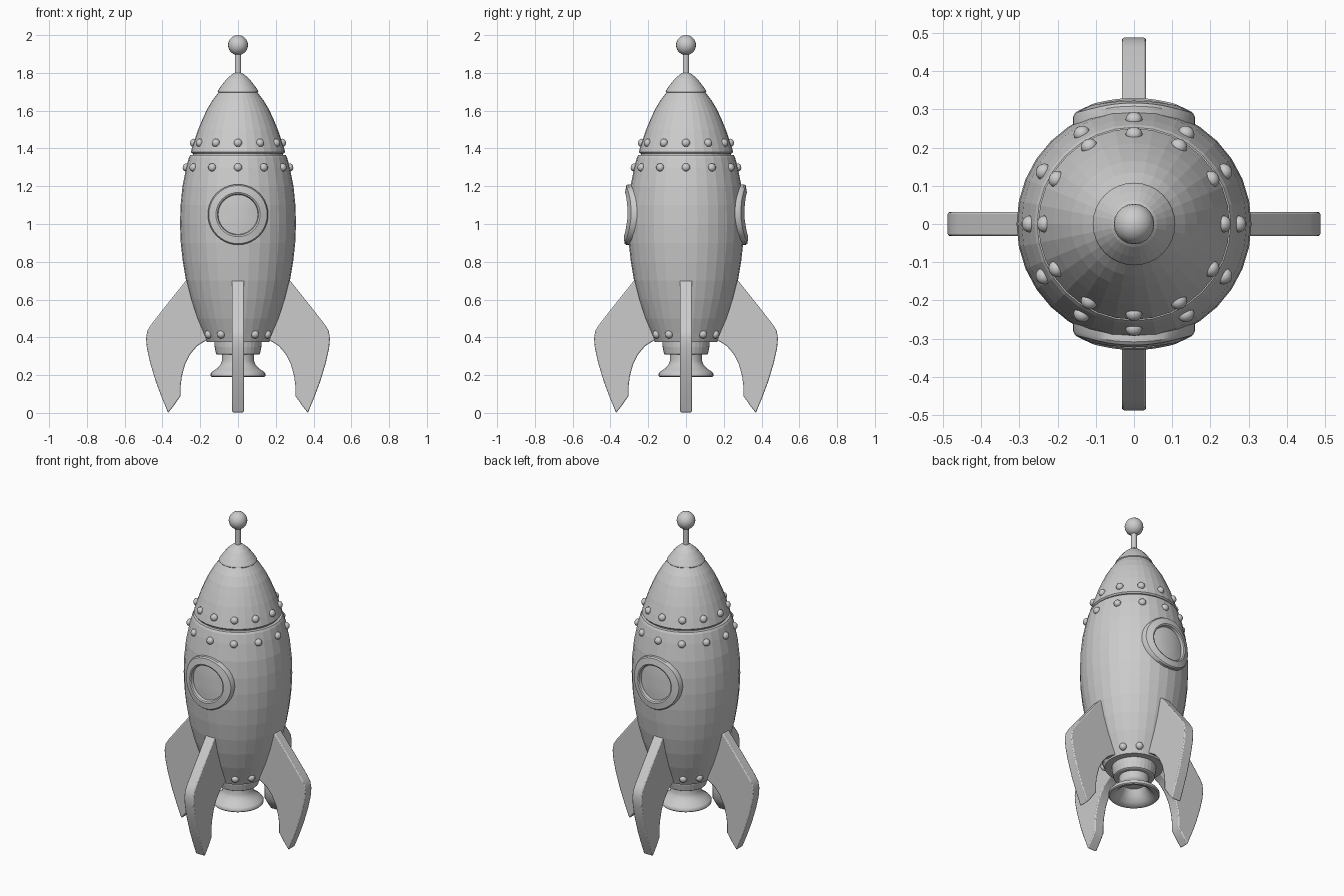
import bpy, bmesh
from math import sin, cos, pi, sqrt, radians
from mathutils import Matrix, Vector

if "Cube" in bpy.data.objects:
    bpy.data.objects.remove(bpy.data.objects["Cube"])

SEG = 32


def finish(name, bm, smooth=False):
    bmesh.ops.recalc_face_normals(bm, faces=bm.faces)
    me = bpy.data.meshes.new(name)
    bm.to_mesh(me)
    bm.free()
    ob = bpy.data.objects.new(name, me)
    bpy.context.collection.objects.link(ob)
    if smooth:
        bpy.ops.object.select_all(action='DESELECT')
        ob.select_set(True)
        bpy.context.view_layer.objects.active = ob
        bpy.ops.object.shade_smooth_by_angle(angle=radians(35))
    return ob


def lathe(name, profile, seg=SEG, smooth=False):
    """Revolve (radius, z) points about z; r = 0 closes to a pole."""
    bm = bmesh.new()
    rings = []
    for r, z in profile:
        if r == 0:
            rings.append([bm.verts.new((0, 0, z))] * seg)
        else:
            rings.append([bm.verts.new((r * cos(2 * pi * i / seg), r * sin(2 * pi * i / seg), z))
                          for i in range(seg)])
    for a, b in zip(rings, rings[1:]):
        for i in range(seg):
            j = (i + 1) % seg
            bm.faces.new(list(dict.fromkeys((a[i], a[j], b[j], b[i]))))
    return finish(name, bm, smooth)


# Hull
HULL = [(.165, .375), (.183, .42), (.217, .5), (.25, .6), (.275, .7), (.292, .8), (.303, .9),
        (.307, 1.0), (.304, 1.1), (.294, 1.2), (.274, 1.3), (.26, 1.352), (.253, 1.364)]
NOSE = [(.243, 1.374), (.25, 1.382), (.235, 1.43), (.211, 1.5), (.188, 1.555), (.165, 1.605),
        (.135, 1.655), (.102, 1.698)]


def radius_at(z, prof):
    for (r0, z0), (r1, z1) in zip(prof, prof[1:]):
        if z0 <= z <= z1:
            return r0 + (r1 - r0) * (z - z0) / (z1 - z0)
    return prof[-1][0]


lathe("hull", [(0, .375)] + HULL + [(.238, 1.366), (0, 1.366)])
lathe("seam_core", [(0, 1.36), (.238, 1.36), (.238, 1.38), (0, 1.38)])
lathe("nose_cone", [(0, 1.374)] + NOSE + [(0, 1.698)])
lathe("nose_cap", [(0, 1.694), (.102, 1.694), (.108, 1.7), (.105, 1.708), (.085, 1.737),
                   (.06, 1.768), (.035, 1.79), (.02, 1.8), (0, 1.802)])

# Antenna
lathe("antenna_rod", [(0, 1.79), (.017, 1.79), (.017, 1.91), (0, 1.91)], 16, True)
lathe("antenna_ball", [(0 if k in (0, 12) else .053 * sin(pi * k / 12), 1.947 - .053 * cos(pi * k / 12))
                       for k in range(13)], 20, True)

# Engine collar and flared hollow nozzle
lathe("engine_collar", [(0, .38), (.126, .38), (.124, .35), (.116, .312), (.11, .308), (0, .308)])
lathe("engine_nozzle", [(0, .32), (.086, .32), (.085, .275), (.093, .255), (.112, .235), (.138, .217),
                        (.145, .207), (.145, .195), (.14, .19), (.125, .19), (.1, .205),
                        (.075, .235), (.06, .27), (0, .275)], SEG, True)

# Rivets: three rows of twelve
for label, z, prof in (("lower", .415, HULL), ("upper", 1.30, HULL), ("nose", 1.43, NOSE)):
    bm = bmesh.new()
    slope = (radius_at(z + .02, prof) - radius_at(z - .02, prof)) / .04
    r = radius_at(z, prof)
    for i in range(12):
        a = i * pi / 6
        n = Vector((cos(a), sin(a), -slope)).normalized()
        m = (Matrix.Translation((r * cos(a), r * sin(a), z))
             @ n.to_track_quat('Z', 'Y').to_matrix().to_4x4()
             @ Matrix.Diagonal((1, 1, .85, 1)))
        bmesh.ops.create_uvsphere(bm, u_segments=12, v_segments=8, radius=.022, matrix=m)
    finish(label + "_rivets", bm, True)

# Porthole frames wrapped on the hull: (distance from centre, height above hull)
FRAME = [(.16, -.02), (.16, .016), (.154, .023), (.117, .025), (.109, .02), (.105, .004), (.105, -.02)]
PANE = [(.106, .003), (.07, .003), (.035, .003)]


def wrapped(name, section, side, closed):
    bm = bmesh.new()
    n = 40

    def point(rho, a, d):
        x, z = rho * cos(a), 1.05 + rho * sin(a)
        return bm.verts.new((x, side * sqrt((radius_at(z, HULL) + d) ** 2 - x * x), z))

    rings = [[point(rho, 2 * pi * i / n, d) for i in range(n)] for rho, d in section]
    pairs = list(zip(rings, rings[1:]))
    if closed:
        pairs.append((rings[-1], rings[0]))
    else:
        bm.faces.new(rings[-1])
    for a, b in pairs:
        for i in range(n):
            j = (i + 1) % n
            bm.faces.new((a[i], a[j], b[j], b[i]))
    return finish(name, bm, True)


for label, side in (("front", -1), ("back", 1)):
    wrapped(label + "_porthole_frame", FRAME, side, True)
    wrapped(label + "_porthole_pane", PANE, side, False)

# Four fins from one outline
FIN = [(.25, .70), (.276, .70), (.38, .57), (.462, .465), (.48, .435), (.487, .395), (.482, .34),
       (.465, .265), (.435, .165), (.405, .085), (.37, .0), (.34, .038), (.304, .09), (.304, .14),
       (.298, .19), (.281, .255), (.252, .312), (.215, .355), (.165, .386), (.14, .395)]
for k, label in enumerate(("right", "back", "left", "front")):
    bm = bmesh.new()
    face = bm.faces.new([bm.verts.new((x, -.032, z)) for x, z in FIN])
    ext = bmesh.ops.extrude_face_region(bm, geom=[face], use_keep_orig=True)
    bmesh.ops.translate(bm, vec=(0, .064, 0),
                        verts=[v for v in ext["geom"] if isinstance(v, bmesh.types.BMVert)])
    bmesh.ops.rotate(bm, verts=bm.verts, cent=(0, 0, 0), matrix=Matrix.Rotation(k * pi / 2, 3, 'Z'))
    fin = finish(label + "_fin", bm, True)
    bev = fin.modifiers.new("edge_bevel", 'BEVEL')
    bev.width = .006
    bev.segments = 2
    bev.limit_method = 'ANGLE'
    bev.angle_limit = radians(50)
